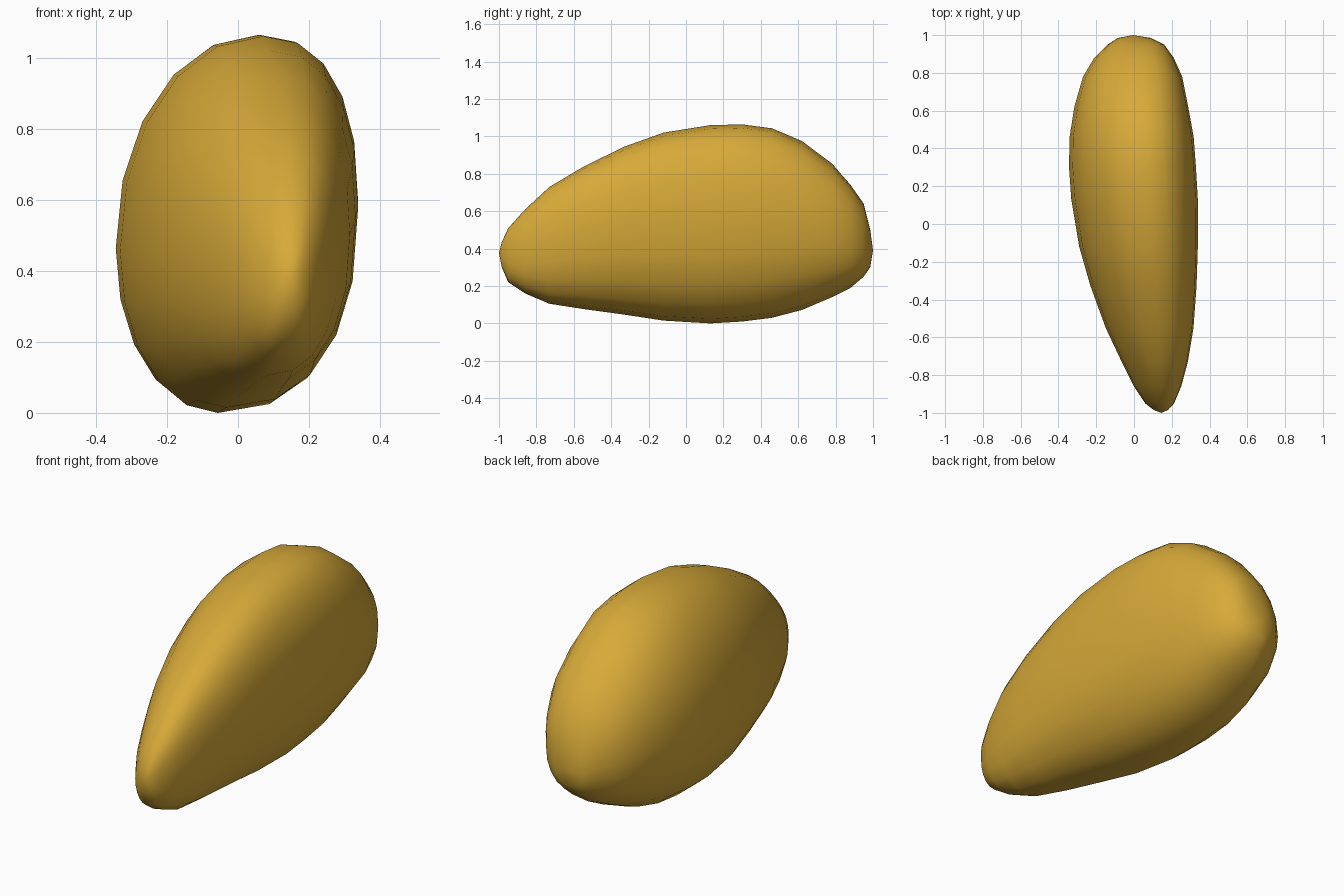
import bpy, bmesh, math

if "Cube" in bpy.data.objects:
    bpy.data.objects.remove(bpy.data.objects["Cube"])

SEG = 20
# cross-sections: y, x left, x right, z bottom, z top
SECTIONS = [
    (-0.985, 0.105, 0.18, 0.30, 0.435),
    (-0.95, 0.06, 0.212, 0.22, 0.51),
    (-0.86, 0.0, 0.25, 0.16, 0.61),
    (-0.73, -0.065, 0.285, 0.105, 0.73),
    (-0.55, -0.15, 0.315, 0.077, 0.837),
    (-0.33, -0.23, 0.331, 0.047, 0.945),
    (-0.12, -0.29, 0.338, 0.015, 1.02),
    (0.13, -0.332, 0.338, 0.0, 1.06),
    (0.30, -0.344, 0.328, 0.01, 1.064),
    (0.46, -0.341, 0.316, 0.03, 1.043),
    (0.62, -0.316, 0.287, 0.072, 0.975),
    (0.78, -0.27, 0.255, 0.14, 0.855),
    (0.88, -0.21, 0.21, 0.19, 0.74),
    (0.95, -0.14, 0.16, 0.25, 0.64),
    (0.985, -0.085, 0.09, 0.30, 0.50),
]


def power(v, n):
    return math.copysign(abs(v) ** (2 / n), v)


def ring(y, xl, xr, zb, zt):
    """Leaning rounded section: four quarter arcs between its extreme points."""
    w, h = xr - xl, zt - zb
    x_top, x_bot = xl + 0.60 * w, xl + 0.41 * w
    z_left, z_right = zb + 0.43 * h, zb + 0.56 * h
    pts = []
    for i in range(SEG):
        a = 2 * math.pi * i / SEG
        c, s = math.cos(a), math.sin(a)
        n = 2.35 if c > 0 else 2.05
        cx = x_top if s >= 0 else x_bot
        cz = z_right if c >= 0 else z_left
        rx = xr - cx if c >= 0 else cx - xl
        rz = zt - cz if s >= 0 else cz - zb
        pts.append((cx + rx * power(c, n), y, cz + rz * power(s, n)))
    return pts


# pebble body lofted along y, closed with a pole at each end
bm = bmesh.new()
rings = [[bm.verts.new(p) for p in ring(*s)] for s in SECTIONS]
front = bm.verts.new((0.145, -1.0, 0.375))
back = bm.verts.new((-0.005, 1.0, 0.39))
for i in range(SEG):
    j = (i + 1) % SEG
    for a, b in zip(rings, rings[1:]):
        bm.faces.new((a[i], a[j], b[j], b[i]))
    bm.faces.new((front, rings[0][j], rings[0][i]))
    bm.faces.new((back, rings[-1][i], rings[-1][j]))
bmesh.ops.recalc_face_normals(bm, faces=bm.faces)
for f in bm.faces:
    f.smooth = True
mesh = bpy.data.meshes.new("pebble")
bm.to_mesh(mesh)
bm.free()

# ochre colour
mat = bpy.data.materials.new("ochre")
mat.diffuse_color = (0.68, 0.40, 0.04, 1)
mat.use_nodes = True
mat.node_tree.nodes["Principled BSDF"].inputs["Base Color"].default_value = mat.diffuse_color
mesh.materials.append(mat)
bpy.context.collection.objects.link(bpy.data.objects.new("pebble", mesh))
